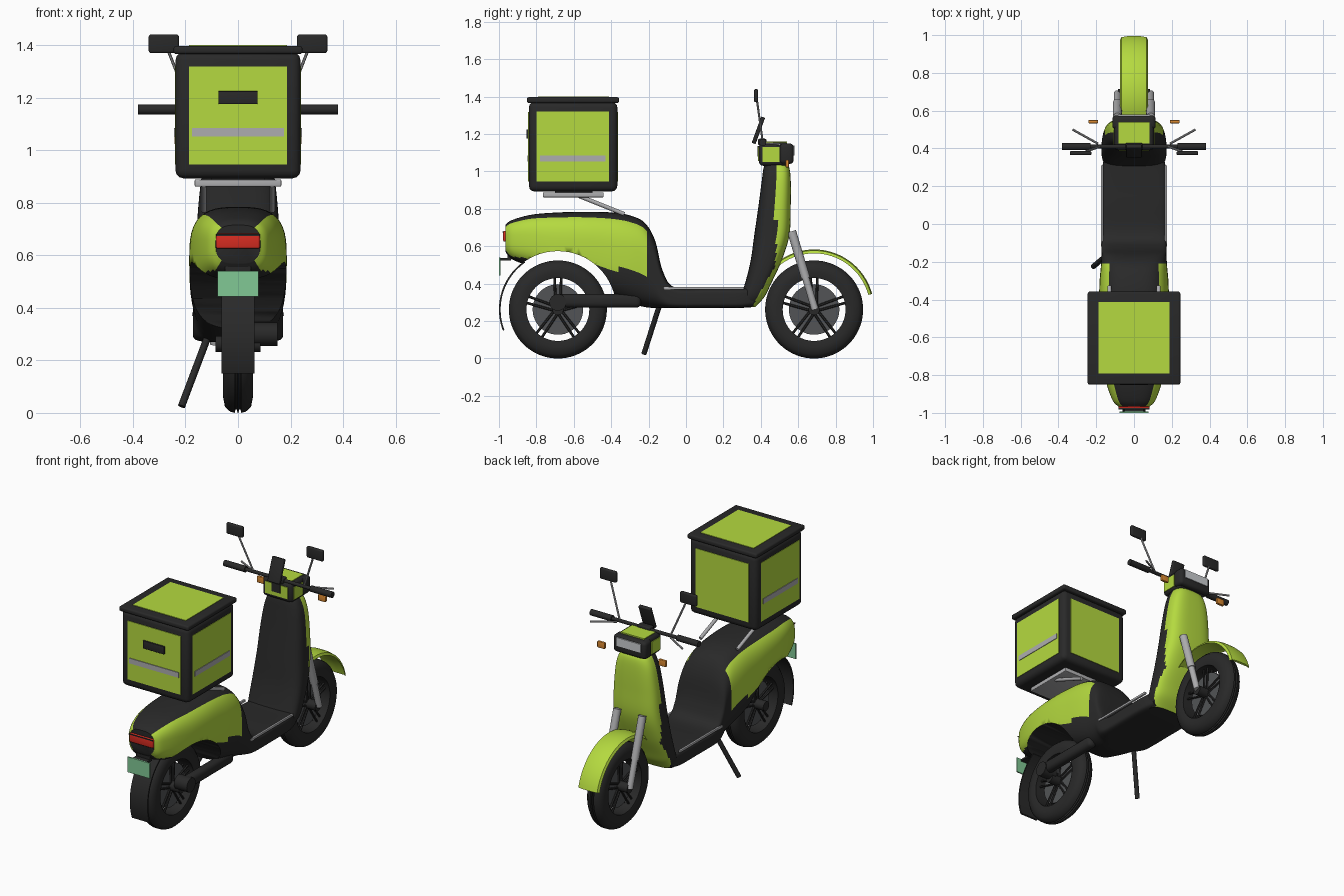
import bpy, bmesh
from math import sin, cos, pi, radians
from mathutils import Vector, Matrix

cube = bpy.data.objects.get("Cube")
if cube:
    bpy.data.objects.remove(cube)


def material(name, r, g, b):
    m = bpy.data.materials.new(name)
    m.use_nodes = True
    m.diffuse_color = (r, g, b, 1)
    m.node_tree.nodes["Principled BSDF"].inputs["Base Color"].default_value = (r, g, b, 1)
    return m


BLACK = material("black plastic", .022, .022, .022)
GREEN = material("lime paint", .46, .70, .05)
SILVER = material("silver metal", .42, .42, .43)
DISC = material("dark steel", .085, .088, .092)
RED = material("red lens", .68, .025, .015)
MINT = material("mint plate", .22, .58, .30)
ORANGE = material("orange lens", .70, .25, .03)
LENS = material("headlight glass", .60, .62, .64)


def finish(name, bm, mats, rule=None, angle=40):
    bmesh.ops.recalc_face_normals(bm, faces=bm.faces)
    if rule:
        for f in bm.faces:
            f.material_index = int(rule(f.calc_center_median()))
    me = bpy.data.meshes.new(name)
    bm.to_mesh(me)
    bm.free()
    ob = bpy.data.objects.new(name, me)
    bpy.context.collection.objects.link(ob)
    for m in mats:
        me.materials.append(m)
    bpy.ops.object.select_all(action='DESELECT')
    ob.select_set(True)
    bpy.context.view_layer.objects.active = ob
    bpy.ops.object.shade_smooth_by_angle(angle=radians(angle))
    return ob


def loft(name, rings, mats, wrap=False, rule=None):
    bm = bmesh.new()
    rows = [[bm.verts.new(p) for p in ring] for ring in rings]
    n = len(rows[0])
    for i in range(len(rows) if wrap else len(rows) - 1):
        a, b = rows[i], rows[(i + 1) % len(rows)]
        for j in range(n):
            k = (j + 1) % n
            bm.faces.new((a[j], a[k], b[k], b[j]))
    if not wrap:
        bm.faces.new(rows[0])
        bm.faces.new(rows[-1])
    return finish(name, bm, mats, rule)


def sweep(name, profile, cy, mat, a0=0, a1=360, steps=64):
    """Turn an (x, radius) outline about a wheel axle; angles start at +y."""
    wrap = a1 - a0 == 360
    angles = [radians(a0 + (a1 - a0) * i / steps) for i in range(steps if wrap else steps + 1)]
    return loft(name, [[(x, cy + r * cos(a), AXLE + r * sin(a)) for x, r in profile]
                       for a in angles], [mat], wrap)


def smooth(points, sub=5):
    """Catmull-Rom interpolation of tuples."""
    out = []
    p = [points[0], *points, points[-1]]
    for a, b, c, d in zip(p, p[1:], p[2:], p[3:]):
        for i in range(sub):
            t = i / sub
            out.append([.5 * (2*q + (r - o)*t + (2*o - 5*q + 4*r - s)*t*t + (3*q - o - 3*r + s)*t**3)
                        for o, q, r, s in zip(a, b, c, d)])
    return out + [list(points[-1])]


def oval(n, power, count=48):
    """Unit rounded-square outline."""
    def f(v):
        return abs(v) ** (2 / power) * (1 if v > 0 else -1)
    return [(f(cos(2 * pi * i / count)), f(sin(2 * pi * i / count))) for i in range(count)]


def box(name, x, y, z, mat, bevel=0., tilt=0., seg=3):
    bm = bmesh.new()
    size = Vector((x[1] - x[0], y[1] - y[0], z[1] - z[0]))
    mid = Vector((x[0] + x[1], y[0] + y[1], z[0] + z[1])) / 2
    bmesh.ops.create_cube(bm, size=1, matrix=Matrix.Diagonal((*size, 1)))
    if bevel:
        bmesh.ops.bevel(bm, geom=bm.edges[:], offset=bevel, segments=seg, affect='EDGES', profile=.5)
    bm.transform(Matrix.Translation(mid) @ Matrix.Rotation(radians(tilt), 4, 'X'))
    return finish(name, bm, [mat])


def rod(name, a, b, r, mat, r2=None, seg=16):
    a, b = Vector(a), Vector(b)
    bm = bmesh.new()
    m = Matrix.Translation((a + b) / 2) @ (b - a).to_track_quat('Z', 'Y').to_matrix().to_4x4()
    bmesh.ops.create_cone(bm, cap_ends=True, segments=seg, radius1=r, radius2=r2 or r,
                          depth=(b - a).length, matrix=m)
    return finish(name, bm, [mat])


AXLE = .262
FRONT, REAR = .685, -.685

# Wheels
for label, cy in (("front", FRONT), ("rear", REAR)):
    tyre = [(-.05, .168), (-.057, .20), (-.05, .238), (-.03, .257), (-.012, .262), (-.010, .25),
            (-.004, .25), (-.002, .262)]
    tyre += [(-x, r) for x, r in reversed(tyre)]
    sweep(label + "_tyre", tyre, cy, BLACK, steps=72)
    rod(label + "_brake_disc", (-.012, cy, AXLE), (.012, cy, AXLE), .135, DISC, seg=48)
    rod(label + "_hub", (-.085, cy, AXLE), (.085, cy, AXLE), .03, BLACK, seg=24)
    for i in range(5):
        a = radians(18 + 72 * i)
        d, s = Vector((0, cos(a), sin(a))), Vector((0, -sin(a), cos(a)))
        for side in (-1, 1):
            for x in (-.016, .016):
                c = Vector((x, cy, AXLE)) + s * side * .012
                rod(label + "_spoke", c + d * .02, c + d * .172 + s * side * .006, .007, BLACK, seg=6)

# Mudguards
sweep("front_mudguard", [(-.074, .300), (-.066, .315), (-.03, .321), (.03, .321), (.066, .315),
                         (.074, .300), (.06, .308), (-.06, .308)], FRONT, GREEN, 15, 166, 40)
sweep("rear_mudguard", [(-.062, .306), (-.062, .315), (.062, .315), (.062, .306)], REAR, BLACK, 125, 201, 24)

# Seat body and floor: y, half width, bottom, top, squareness
hull = smooth([(-.965, .085, .57, .715, 3), (-.93, .115, .53, .74, 3), (-.83, .15, .49, .768, 3),
               (-.70, .175, .43, .78, 3), (-.55, .185, .40, .784, 3), (-.40, .185, .33, .781, 3),
               (-.30, .182, .295, .765, 3), (-.22, .175, .275, .725, 3.2), (-.165, .172, .27, .63, 3.6),
               (-.125, .172, .27, .47, 4.5), (-.06, .172, .27, .38, 6), (.12, .172, .27, .375, 6),
               (.28, .17, .27, .375, 6), (.36, .155, .275, .38, 5)], 6)
rings = [[(w * u, y, (b + t) / 2 + (t - b) / 2 * v) for u, v in oval(48, n, 56)] for y, w, b, t, n in hull]


def side_paint(c):
    w = min(hull, key=lambda s: abs(s[0] - c.y))[1]
    on_side = abs(c.x) > .74 * w or (c.z < .60 and c.y > -.9)
    return on_side and c.y < -.21 and c.z > .46 - .12 * (c.y + .22)


body = loft("seat_body", rings, [BLACK, GREEN], rule=side_paint)
well = rod("wheel_well_cutter", (-.5, REAR, AXLE), (.5, REAR, AXLE), .312, BLACK, seg=64)
well.hide_render = True
well.hide_set(True)
cut = body.modifiers.new("wheel_well", 'BOOLEAN')
cut.operation, cut.object, cut.solver = 'DIFFERENCE', well, 'EXACT'

# Leg shield: z, back, front, half width
shield = smooth([(.275, .27, .37, .14), (.33, .29, .42, .165), (.40, .315, .455, .172), (.52, .345, .51, .17),
                 (.66, .365, .553, .16), (.82, .388, .56, .148), (.95, .405, .56, .13),
                 (1.02, .415, .552, .105), (1.05, .43, .53, .08)], 6)
loft("leg_shield", [[(w * u, (b + f) / 2 + (f - b) / 2 * v, z) for u, v in oval(48, 3.2)]
                    for z, b, f, w in shield], [BLACK, GREEN],
     rule=lambda c: c.y > (.48 if c.z > .5 else .355 + (c.z - .28) * .57))

# Head with painted panels and headlight
box("head", (-.105, .105), (.39, .55), (1.03, 1.155), BLACK, .022)
box("headlight_surround", (-.115, .115), (.50, .575), (1.04, 1.15), BLACK, .02)
box("headlight_lens", (-.085, .085), (.57, .58), (1.085, 1.138), LENS)
box("head_top_panel", (-.083, .083), (.425, .54), (1.15, 1.159), GREEN)
box("head_back_panel", (-.08, .08), (.386, .394), (1.055, 1.13), GREEN)
box("head_back_trim", (-.03, .03), (.382, .39), (1.08, 1.135), BLACK)

# Handlebar, dash screen
rod("handlebar", (-.3, .41, 1.155), (.3, .41, 1.155), .011, BLACK)
box("handlebar_clamp", (-.045, .045), (.385, .43), (1.14, 1.175), BLACK, .008)
box("dash_screen", (-.042, .042), (.376, .398), (1.145, 1.295), BLACK, .005, -20)

# Paired parts
for side, s in (("left", 1), ("right", -1)):
    def span(a, b):
        return (min(a * s, b * s), max(a * s, b * s))
    box(side + "_head_panel", span(.1, .109), (.41, .50), (1.05, 1.13), GREEN)
    rod(side + "_grip", (s * .23, .41, 1.155), (s * .38, .41, 1.155), .019, BLACK)
    rod(side + "_brake_lever", (s * .19, .425, 1.15), (s * .325, .50, 1.145), .006, SILVER, seg=8)
    rod(side + "_mirror_stem", (s * .18, .41, 1.16), (s * .27, .378, 1.39), .006, SILVER, seg=8)
    box(side + "_mirror", span(.225, .34), (.364, .386), (1.37, 1.44), BLACK, .008)
    box(side + "_indicator", span(.19, .242), (.533, .55), (1.022, 1.062), ORANGE, .004)
    rod(side + "_fork_lower", (s * .088, .69, AXLE), (s * .088, .625, .48), .019, SILVER)
    rod(side + "_fork_upper", (s * .088, .64, .43), (s * .088, .565, .68), .024, SILVER)
    box(side + "_floor_trim", span(.162, .176), (-.12, .31), (.368, .383), SILVER, .003)
    rod(side + "_rack_strut", (s * .13, -.57, .868), (s * .13, -.33, .772), .011, SILVER)
    # Cargo box side decoration
    box(side + "_cargo_panel", span(.234, .2405), (-.80, -.413), (.945, 1.32), GREEN)
    box(side + "_cargo_stripe", span(.238, .244), (-.78, -.43), (1.052, 1.085), SILVER)

# Cargo box
box("cargo_rack", (-.165, .165), (-.765, -.44), (.862, .888), SILVER, .004)
box("rack_mount", (-.1, .1), (-.70, -.50), (.885, .905), BLACK)
box("cargo_box", (-.238, .238), (-.84, -.367), (.893, 1.372), BLACK, .03)
box("cargo_lid", (-.245, .245), (-.85, -.358), (1.366, 1.397), BLACK, .01)
box("lid_panel", (-.187, .187), (-.792, -.413), (1.393, 1.40), GREEN)
box("rear_cargo_panel", (-.187, .187), (-.8435, -.835), (.945, 1.318), GREEN)
box("front_cargo_panel", (-.187, .187), (-.37, -.3635), (.945, 1.318), GREEN)
box("rear_cargo_stripe", (-.175, .175), (-.848, -.84), (1.052, 1.085), SILVER)
box("cargo_handle", (-.075, .075), (-.853, -.84), (1.175, 1.225), BLACK, .003)

# Tail light and number plate holder
box("tail_light", (-.083, .083), (-.978, -.932), (.625, .682), RED, .008)
box("tail_light_trim", (-.083, .083), (-.981, -.974), (.674, .68), BLACK)
box("plate_holder", (-.05, .05), (-.955, -.93), (.53, .63), BLACK, .004)
box("number_plate", (-.078, .078), (-1.0, -.992), (.443, .54), MINT)
box("plate_bracket", (-.05, .05), (-.993, -.935), (.525, .537), BLACK)

# Swing arm and side stand
box("swing_arm", (.085, .145), (-.70, -.24), (.272, .345), BLACK, .025)
rod("rear_axle_cap", (.06, REAR, .30), (.15, REAR, .30), .045, BLACK, seg=24)
rod("side_stand", (-.115, -.14, .29), (-.215, -.225, .025), .014, BLACK)
